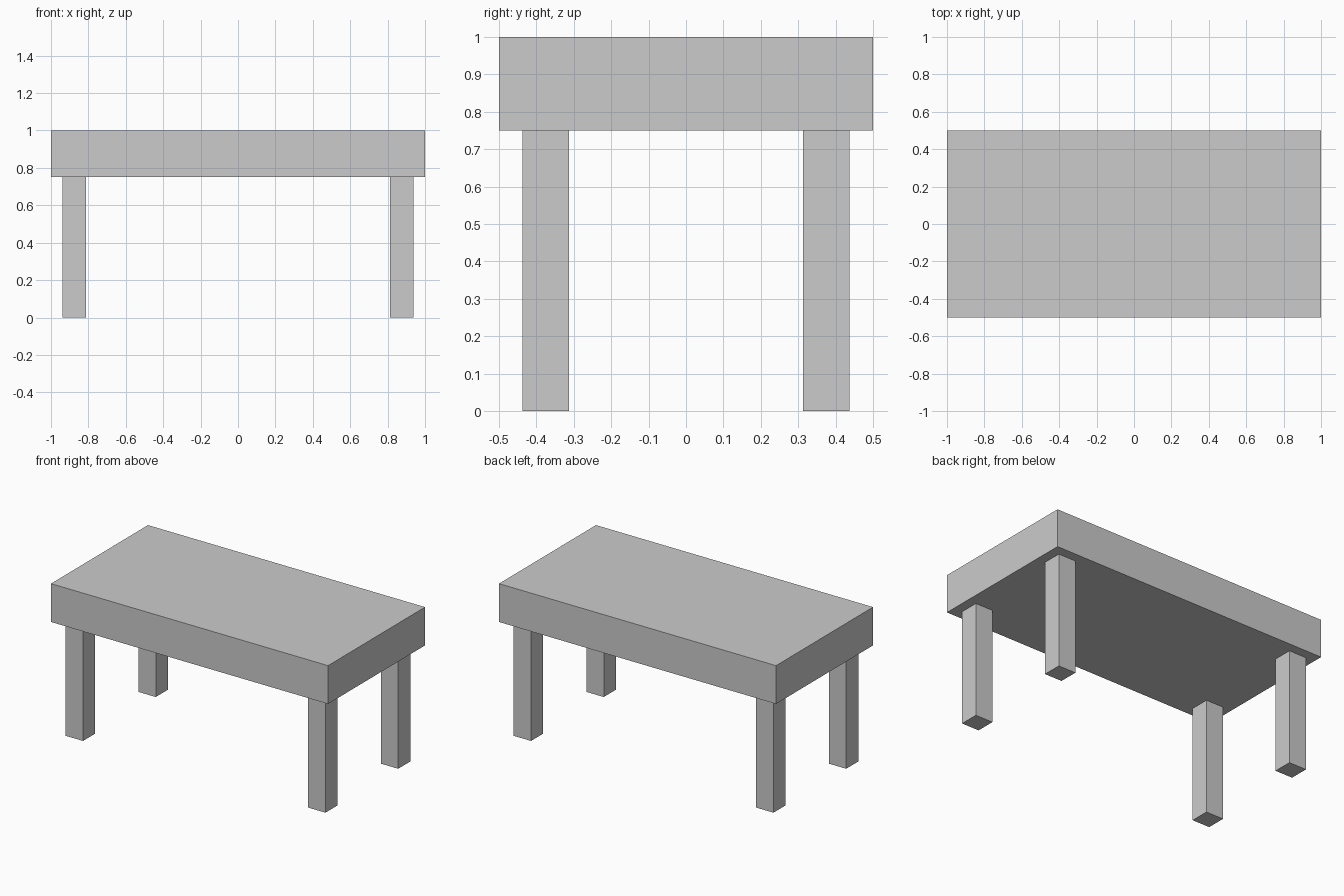
import bpy

if "Cube" in bpy.data.objects:
    bpy.data.objects.remove(bpy.data.objects["Cube"])

grey = bpy.data.materials.new("light grey")
grey.diffuse_color = (0.6, 0.6, 0.6, 1)
grey.use_nodes = True
grey.node_tree.nodes["Principled BSDF"].inputs["Base Color"].default_value = grey.diffuse_color


def box(name, center, size):
    bpy.ops.mesh.primitive_cube_add(size=1, location=center)
    ob = bpy.context.object
    ob.name = name
    ob.scale = size
    bpy.ops.object.transform_apply(location=False, rotation=False, scale=True)
    ob.data.materials.append(grey)
    return ob


# Thick slab top
box("table_top", (0, 0, 0.875), (2, 1, 0.25))

# Four square legs, inset from the corners
for side, x in (("left", -0.875), ("right", 0.875)):
    for end, y in (("front", -0.375), ("back", 0.375)):
        box(f"{end}_{side}_leg", (x, y, 0.375), (0.125, 0.125, 0.75))
